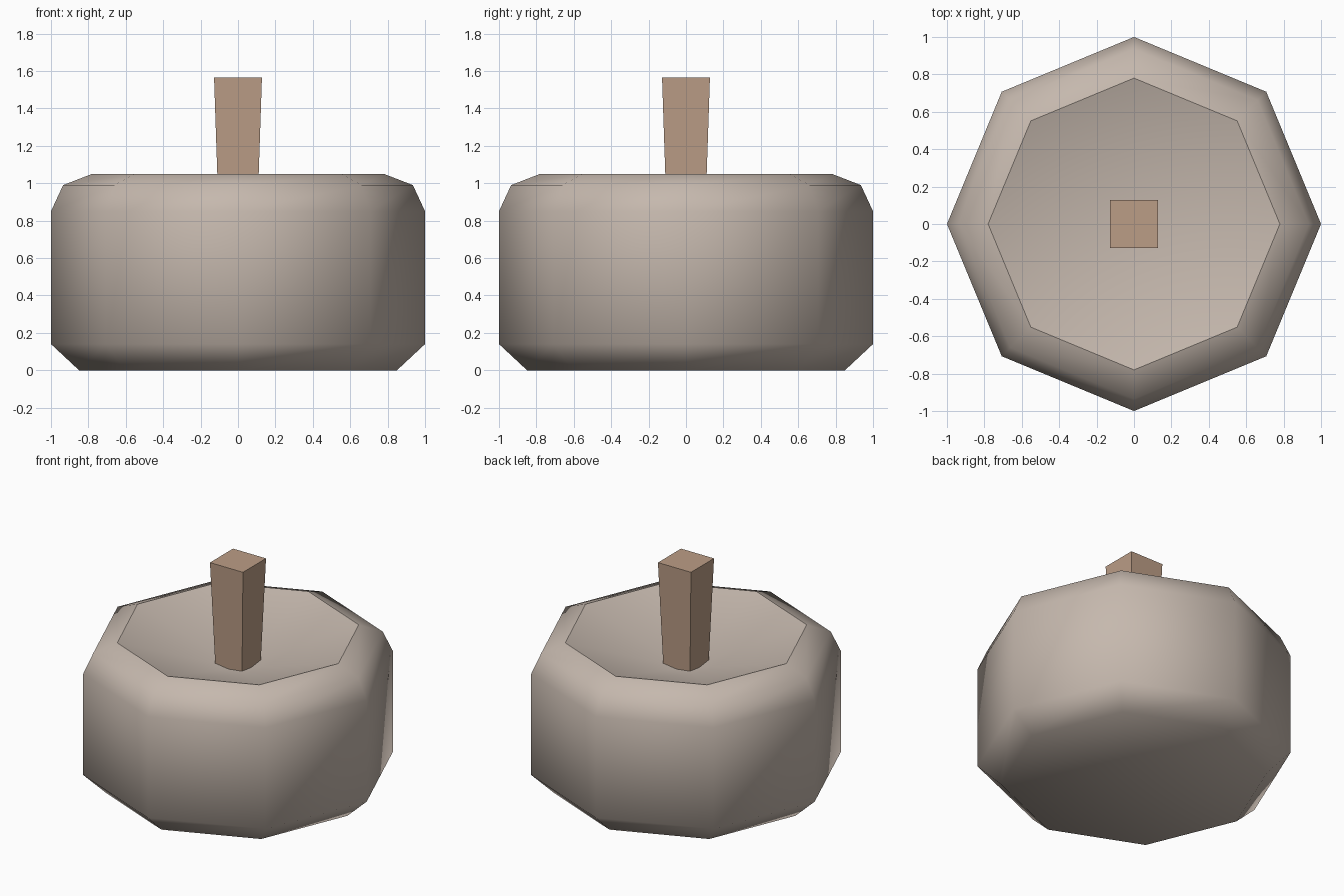
import bpy, bmesh, math

cube = bpy.data.objects.get("Cube")
if cube:
    bpy.data.objects.remove(cube, do_unlink=True)


def material(name, colour):
    mat = bpy.data.materials.new(name)
    mat.use_nodes = True
    mat.diffuse_color = (*colour, 1)
    mat.node_tree.nodes["Principled BSDF"].inputs["Base Color"].default_value = (*colour, 1)
    return mat


def add_object(name, bm, mat):
    bmesh.ops.recalc_face_normals(bm, faces=bm.faces)
    mesh = bpy.data.meshes.new(name)
    bm.to_mesh(mesh)
    bm.free()
    mesh.materials.append(mat)
    obj = bpy.data.objects.new(name, mesh)
    bpy.context.scene.collection.objects.link(obj)
    return obj


def lathe(profile, sides, bottom, top, turn=0.0):
    """Rings from (radius, height) pairs, closed by a fan at each end."""
    bm = bmesh.new()
    rings = []
    for r, z in profile:
        angles = [turn + math.tau * i / sides for i in range(sides)]
        rings.append([bm.verts.new((r * math.cos(a), r * math.sin(a), z)) for a in angles])
    low, high = bm.verts.new((0, 0, bottom)), bm.verts.new((0, 0, top))
    for i in range(sides):
        j = (i + 1) % sides
        for a, b in zip(rings, rings[1:]):
            bm.faces.new((a[i], a[j], b[j], b[i]))
        bm.faces.new((rings[0][j], rings[0][i], low))
        bm.faces.new((rings[-1][i], rings[-1][j], high))
    return bm, rings


# Rounded eight-sided body with a sunken top
bm, rings = lathe([(0.85, 0), (1, 0.14), (1, 0.85), (0.935, 0.99), (0.78, 1.05)], 8, 0, 0.81)
for face in bm.faces:
    face.smooth = True
rim = set(rings[-1])
for edge in bm.edges:
    if set(edge.verts) <= rim:
        edge.smooth = False
add_object("body", bm, material("pale taupe", (0.56, 0.48, 0.42)))

# Square stem, widening upwards
root2 = math.sqrt(2)
bm, rings = lathe([(0.103 * root2, 0.82), (0.128 * root2, 1.565)], 4, 0.82, 1.565, math.pi / 4)
add_object("stem", bm, material("stem brown", (0.50, 0.34, 0.24)))
